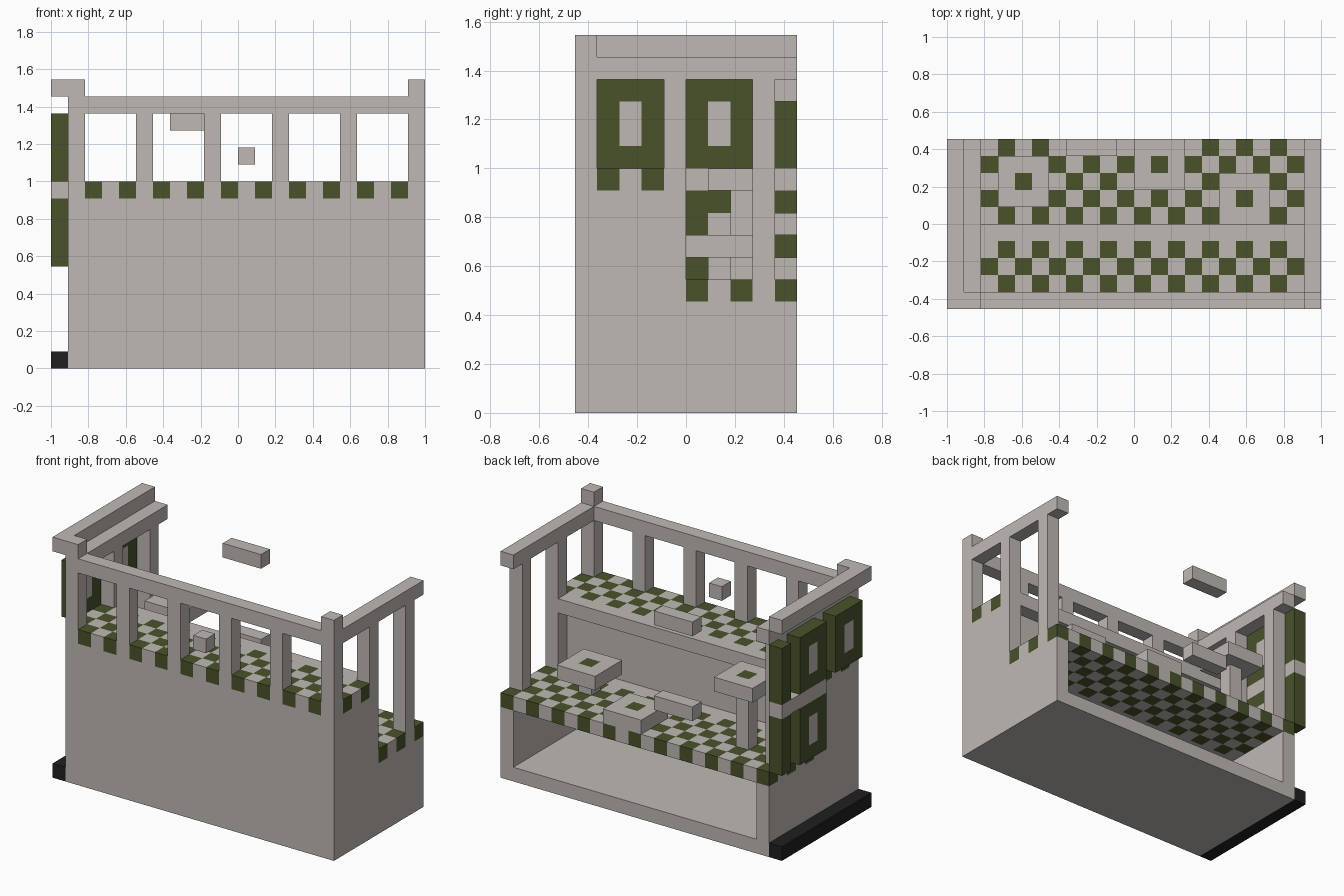
import bpy
import bmesh
from mathutils import Vector

cube = bpy.data.objects.get("Cube")
if cube:
    bpy.data.objects.remove(cube, do_unlink=True)

U = 1 / 11                      # one building block
ORIGIN = Vector((-1, -5 * U, 0))


def material(name, rgb):
    m = bpy.data.materials.new(name)
    m.use_nodes = True
    color = (*rgb, 1)
    m.diffuse_color = color
    bsdf = next(n for n in m.node_tree.nodes if n.type == "BSDF_PRINCIPLED")
    bsdf.inputs["Base Color"].default_value = color
    return m


STONE = material("pale_stone", (0.52, 0.485, 0.455))
GREEN = material("olive_green", (0.068, 0.085, 0.024))
BLACK = material("black", (0.014, 0.014, 0.014))


def box(name, lo, hi, mats=(STONE,), rule=None):
    """Box in block units; rule(i, j, k) picks the material of each block."""
    lo, hi = Vector(lo), Vector(hi)
    bm = bmesh.new()
    bmesh.ops.create_cube(bm, size=1)
    for v in bm.verts:
        v.co = [lo[a] if v.co[a] < 0 else hi[a] for a in range(3)]
    if rule:
        for a in range(3):
            normal = Vector([float(a == b) for b in range(3)])
            for step in range(int(lo[a]) + 1, int(hi[a])):
                geom = bm.verts[:] + bm.edges[:] + bm.faces[:]
                bmesh.ops.bisect_plane(bm, geom=geom, plane_co=normal * step, plane_no=normal)
        bm.normal_update()
        for f in bm.faces:
            inside = f.calc_center_median() - f.normal * 0.5
            f.material_index = int(rule(*[int(c) for c in inside]))
    for v in bm.verts:
        v.co = v.co * U + ORIGIN
    mesh = bpy.data.meshes.new(name)
    bm.to_mesh(mesh)
    bm.free()
    for m in mats:
        mesh.materials.append(m)
    obj = bpy.data.objects.new(name, mesh)
    bpy.context.collection.objects.link(obj)
    return obj


TWO = (STONE, GREEN)


def checker(i, j, k):
    return (i + j) % 2 == 0


# Hollow base, open at the back
box("base_floor", (1, 0, 0), (22, 10, 1))
box("base_front_wall", (2, 0, 1), (21, 1, 5))
box("upper_block", (1, 0, 5), (22, 4, 10))
box("recess_floor", (2, 4, 5), (21, 5, 6))

# Checkered decks and the plain edge of the upper one
box("lower_deck", (1, 5, 5), (22, 10, 6), TWO, checker)
box("upper_deck", (1, 0, 10), (22, 4, 11), TWO, checker)
box("upper_deck_edge", (1, 4, 10), (22, 5, 11))

# Side walls, posts and rails on both ends
for side, i in (("right", 1), ("left", 21)):
    box(side + "_base_wall", (i, 0, 1), (i + 1, 10, 5))
    box(side + "_cheek_wall", (i, 4, 5), (i + 1, 5, 10))
    box(side + "_middle_post", (i, 4, 11), (i + 1, 5, 15))
    box(side + "_rear_post", (i, 8, 6), (i + 1, 9, 15))
    box(side + "_rail", (i, 1, 15), (i + 1, 10, 16))

# Front posts and rail
for i in range(1, 22, 4):
    box("front_post", (i, 0, 11), (i + 1, 1, 15))
box("front_rail", (1, 0, 15), (22, 1, 16))
box("left_corner_cap", (21, 0, 16), (22, 1, 17))
box("right_corner_cap", (1, 0, 16), (2, 1, 17))

# Outer ledges on the right end
box("right_top_ledge", (0, 0, 16), (1, 10, 17))
box("right_middle_ledge", (0, 5, 10), (1, 10, 11))
box("right_ground_strip", (0, 0, 0), (1, 10, 1), (BLACK,))

# Green shutters with pale panels
for j, k in ((1, 11), (5, 11), (5, 6)):
    box("shutter", (0, j, k), (1, j + 3, k + 4), TWO,
        lambda a, b, c, j=j, k=k: not (b == j + 1 and k < c < k + 3))
for k in (6, 11):
    box("narrow_shutter", (0, 9, k), (1, 10, k + 4), (GREEN,))

# Tables with a green centre, on short or tall legs
for i, j, k in ((3, 6, 10), (11, 7, 6), (16, 5, 7)):
    box("table_top", (i, j, k), (i + 3, j + 3, k + 1), TWO,
        lambda a, b, c, i=i, j=j: a == i + 1 and b == j + 1)
    if k > 6:
        box("table_leg", (i + 1, j + 1, 6), (i + 2, j + 2, k))

# Loose hanging blocks
for k in (8, 14):
    box("hanging_beam", (7, 9, k), (10, 10, k + 1))
box("hanging_block", (11, 0, 12), (12, 1, 13))
